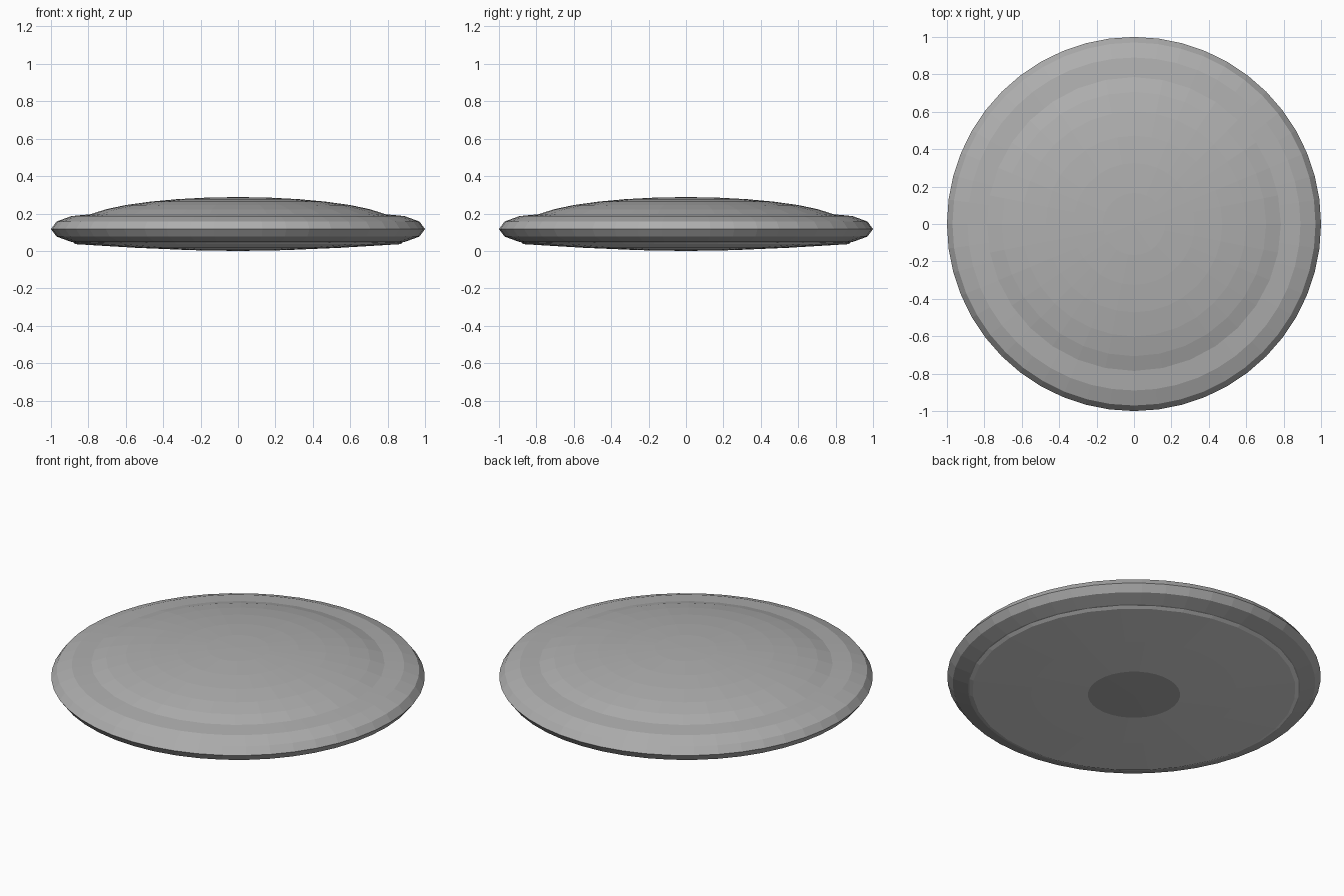
import bpy, bmesh, math

if "Cube" in bpy.data.objects:
    bpy.data.objects.remove(bpy.data.objects["Cube"])


def material(name, value):
    m = bpy.data.materials.new(name)
    m.diffuse_color = (value, value, value, 1)
    m.use_nodes = True
    m.node_tree.nodes["Principled BSDF"].inputs["Base Color"].default_value = m.diffuse_color
    return m


grey = material("hull grey", 0.43)
light = material("light grey", 0.70)


def lathe(name, profile, sides, mats, closed=False):
    """Revolve (radius, z) points, listed from bottom to top on the outside, around z."""
    bm = bmesh.new()
    rows = []
    for r, z in profile:
        if r < 1e-5:
            rows.append([bm.verts.new((0, 0, z))] * sides)
        else:
            rows.append([bm.verts.new((r * math.cos(2 * math.pi * i / sides),
                                       r * math.sin(2 * math.pi * i / sides), z))
                         for i in range(sides)])
    pairs = list(zip(rows, rows[1:]))
    if closed:
        pairs.append((rows[-1], rows[0]))
    for a, b in pairs:
        for i in range(sides):
            j = (i + 1) % sides
            quad = [a[i], a[j], b[j], b[i]]
            bm.faces.new(list(dict.fromkeys(quad)))
    me = bpy.data.meshes.new(name)
    bm.to_mesh(me)
    bm.free()
    for m in mats:
        me.materials.append(m)
    ob = bpy.data.objects.new(name, me)
    bpy.context.collection.objects.link(ob)
    return ob


# rounded outer rim: flattened torus with twelve sided section
rim = [(0.78 + 0.22 * math.cos(math.radians(a)), 0.117 + 0.08 * math.sin(math.radians(a)))
       for a in range(-180, 180, 30)]
lathe("outer_rim", rim, 48, [grey], closed=True)

# shallow upper dome: cap of a flattened sphere, its edge resting on the rim
dome = [(0.85 * math.cos(math.radians(11.25 * k)), 0.141 + 0.147 * math.sin(math.radians(11.25 * k)))
        for k in range(2, 9)]
lathe("upper_dome", dome, 32, [grey])

# slightly bulging light underside with a grey centre disc
under = lathe("underside", [(0, 0), (0.247, 0.004), (0.55, 0.017), (0.865, 0.036), (0.885, 0.045)],
              32, [light, grey])
for p in under.data.polygons:
    if math.hypot(p.center.x, p.center.y) < 0.24:
        p.material_index = 1
